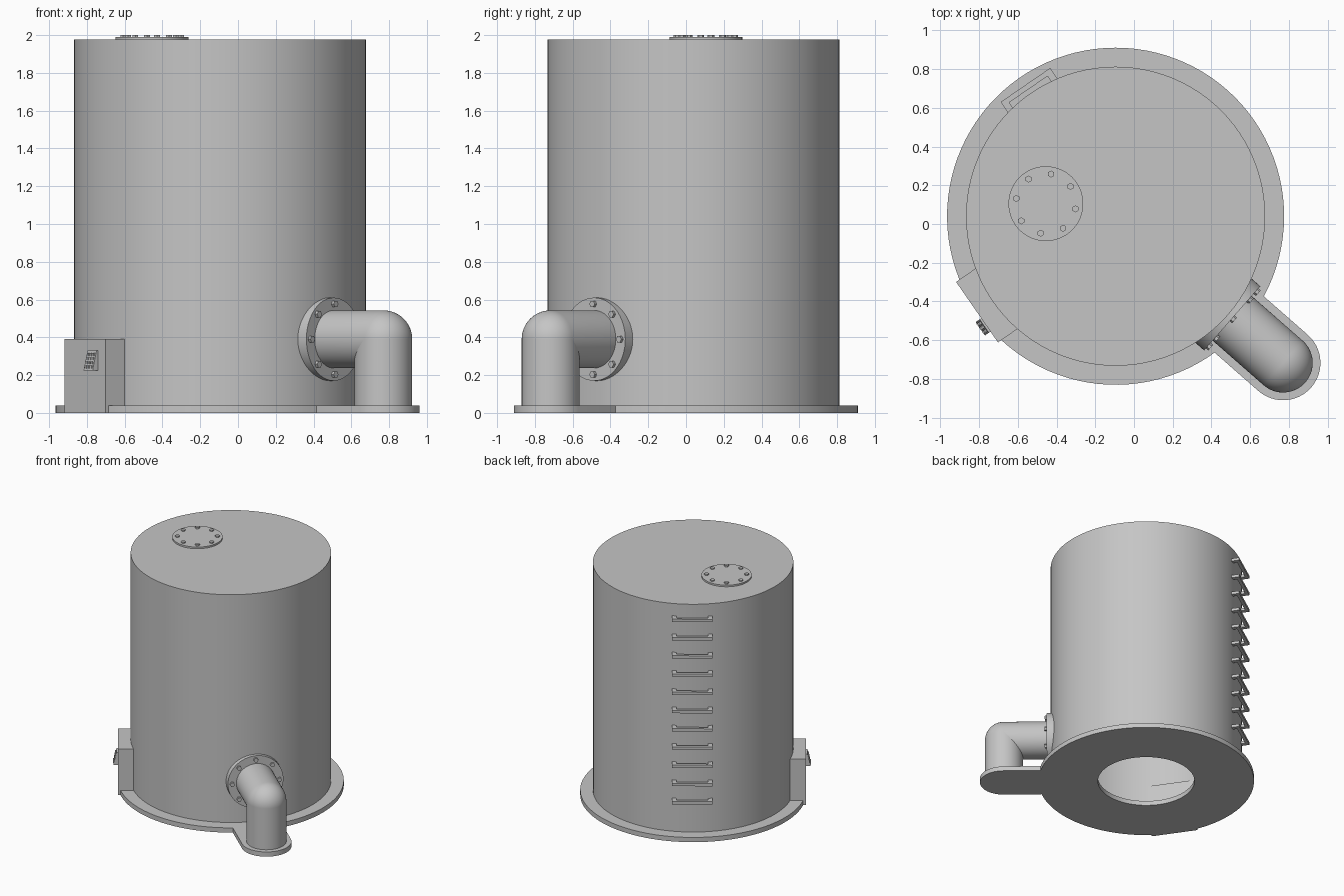
import bpy, bmesh
from math import sin, cos, pi, radians, asin, sqrt, atan2
from mathutils import Matrix, Vector

cube = bpy.data.objects.get("Cube")
if cube:
    bpy.data.objects.remove(cube)

CENTRE = Vector((-0.095, 0.04, 0))
TANK_R, TANK_TOP = 0.772, 1.976
BASE_R, BASE_H, HOLE_R = 0.87, 0.04, 0.39
PIPE_AZ, PIPE_S, PIPE_R, PIPE_Z = radians(-41.2), 1.149, 0.153, 0.39
PAD_R = 0.193

grey = bpy.data.materials.new("painted_grey")
grey.use_nodes = True
colour = (0.56, 0.56, 0.56, 1)
grey.diffuse_color = colour
grey.node_tree.nodes["Principled BSDF"].inputs["Base Color"].default_value = colour


def frame(azimuth):
    """Tank frame: x points outward, y along the wall, z up."""
    return Matrix.Translation(CENTRE) @ Matrix.Rotation(azimuth, 4, 'Z')


def finish(name, bm, matrix, smooth=True):
    bmesh.ops.remove_doubles(bm, verts=bm.verts, dist=1e-5)
    bmesh.ops.recalc_face_normals(bm, faces=bm.faces)
    bm.transform(matrix)
    mesh = bpy.data.meshes.new(name)
    bm.to_mesh(mesh)
    bm.free()
    mesh.materials.append(grey)
    obj = bpy.data.objects.new(name, mesh)
    bpy.context.collection.objects.link(obj)
    if smooth:
        bpy.ops.object.select_all(action='DESELECT')
        obj.select_set(True)
        bpy.context.view_layer.objects.active = obj
        bpy.ops.object.shade_smooth_by_angle(angle=radians(30))
    return obj


def lathe(name, profile, matrix, steps=64):
    """Spin a (radius, height) profile about the local z axis."""
    bm = bmesh.new()
    verts = [bm.verts.new((r, 0, z)) for r, z in profile]
    edges = [bm.edges.new(pair) for pair in zip(verts, verts[1:])]
    bmesh.ops.spin(bm, geom=verts + edges, cent=(0, 0, 0), axis=(0, 0, 1),
                   angle=2 * pi, steps=steps, use_merge=True)
    return finish(name, bm, matrix)


def add_box(bm, low, high):
    low, high = Vector(low), Vector(high)
    size = Matrix.Diagonal((*(high - low), 1))
    return bmesh.ops.create_cube(
        bm, size=1, matrix=Matrix.Translation((low + high) / 2) @ size)["verts"]


def bolt_ring(name, count, ring_r, bolt_r, height, start, matrix):
    bm = bmesh.new()
    for i in range(count):
        a = start + 2 * pi * i / count
        place = Matrix.Translation((ring_r * cos(a), ring_r * sin(a), height / 2))
        bmesh.ops.create_cone(bm, cap_ends=True, segments=6, radius1=bolt_r,
                              radius2=bolt_r, depth=height, matrix=place)
    return finish(name, bm, matrix, smooth=False)


def arc(cx, r, a0, a1, n):
    return [(cx + r * cos(a0 + (a1 - a0) * i / n), r * sin(a0 + (a1 - a0) * i / n))
            for i in range(n + 1)]


# Base plate: ring with a rounded pad reaching out under the pipe
join = asin(PAD_R / BASE_R)
outline = arc(0, BASE_R, join, 2 * pi - join, 96) + arc(PIPE_S, PAD_R, -pi / 2, pi / 2, 24)
hole = arc(0, HOLE_R, 0, 2 * pi, 64)[:-1]
bm = bmesh.new()
loops = []
for points in (outline, hole):
    vs = [bm.verts.new((x, y, 0)) for x, y in points]
    loops += [bm.edges.new((vs[i - 1], vs[i])) for i in range(len(vs))]
bmesh.ops.triangle_fill(bm, edges=loops, use_beauty=True)
raised = bmesh.ops.extrude_face_region(bm, geom=list(bm.faces), use_keep_orig=True)
bmesh.ops.translate(bm, vec=(0, 0, BASE_H),
                    verts=[g for g in raised["geom"] if isinstance(g, bmesh.types.BMVert)])
finish("base_plate", bm, frame(PIPE_AZ))

# Tank: hollow shell, open below
wall = 0.01
lathe("tank", [(TANK_R - wall, BASE_H), (TANK_R, BASE_H), (TANK_R, TANK_TOP),
               (0, TANK_TOP), (0, TANK_TOP - wall),
               (TANK_R - wall, TANK_TOP - wall), (TANK_R - wall, BASE_H)],
      Matrix.Translation(CENTRE), 96)

# Roof hatch with bolts
hatch = Matrix.Translation((-0.455, 0.105, TANK_TOP))
lathe("hatch_cover", [(0.193, 0), (0.193, 0.014), (0, 0.014)], hatch)
bolt_ring("hatch_bolts", 8, 0.155, 0.018, 0.024, radians(80), hatch)

# Outlet pipe: flange, horizontal run with rounded elbow, and drop leg
outward = frame(PIPE_AZ) @ Matrix.Translation((0, 0, PIPE_Z)) @ Matrix.Rotation(pi / 2, 4, 'Y')
lathe("pipe_flange", [(0, 0.74), (0.22, 0.74), (0.22, 0.80), (0, 0.80)], outward)
bolt_ring("flange_bolts", 8, 0.187, 0.019, 0.016, 0,
          outward @ Matrix.Translation((0, 0, 0.80)))
cap = [(PIPE_R * cos(i * pi / 32), PIPE_S + PIPE_R * sin(i * pi / 32)) for i in range(16)]
lathe("pipe_run", [(PIPE_R, 0.78)] + cap + [(0, PIPE_S + PIPE_R)], outward)
lathe("pipe_drop", [(PIPE_R, BASE_H), (PIPE_R, PIPE_Z)],
      frame(PIPE_AZ) @ Matrix.Translation((PIPE_S, 0, 0)))

# Ladder: staple-shaped rungs up the back
for i in range(11):
    z = 0.31 + 0.155 * i
    bm = bmesh.new()
    add_box(bm, (0.795, -0.155, z - 0.012), (0.822, 0.155, z + 0.012))
    for side in (-1, 1):
        y0, y1 = sorted((side * 0.12, side * 0.155))
        add_box(bm, (0.745, y0, z - 0.012), (0.822, y1, z + 0.012))
    finish(f"ladder_rung_{i + 1}", bm, frame(radians(124.5)), smooth=False)

# Control box against the wall
box_frame = frame(radians(214.7))
bm = bmesh.new()
add_box(bm, (0.735, -0.19, 0), (0.87, 0.19, 0.39))
finish("control_box", bm, box_frame, smooth=False)

# Keypad: wedge with a sloped front carrying rows of keys
bm = bmesh.new()
for v in add_box(bm, (0.865, 0.038, 0.225), (0.905, 0.122, 0.33)):
    if v.co.x > 0.88 and v.co.z > 0.3:
        v.co.x -= 0.025
finish("keypad", bm, box_frame, smooth=False)
bm = bmesh.new()
for row in range(4):
    for col in range(3):
        z, y = 0.243 + row * 0.022, 0.056 + col * 0.024
        x = 0.905 - 0.025 * (z - 0.225) / 0.105
        add_box(bm, (x - 0.006, y - 0.008, z - 0.007), (x + 0.006, y + 0.008, z + 0.007))
finish("keypad_keys", bm, box_frame, smooth=False)
